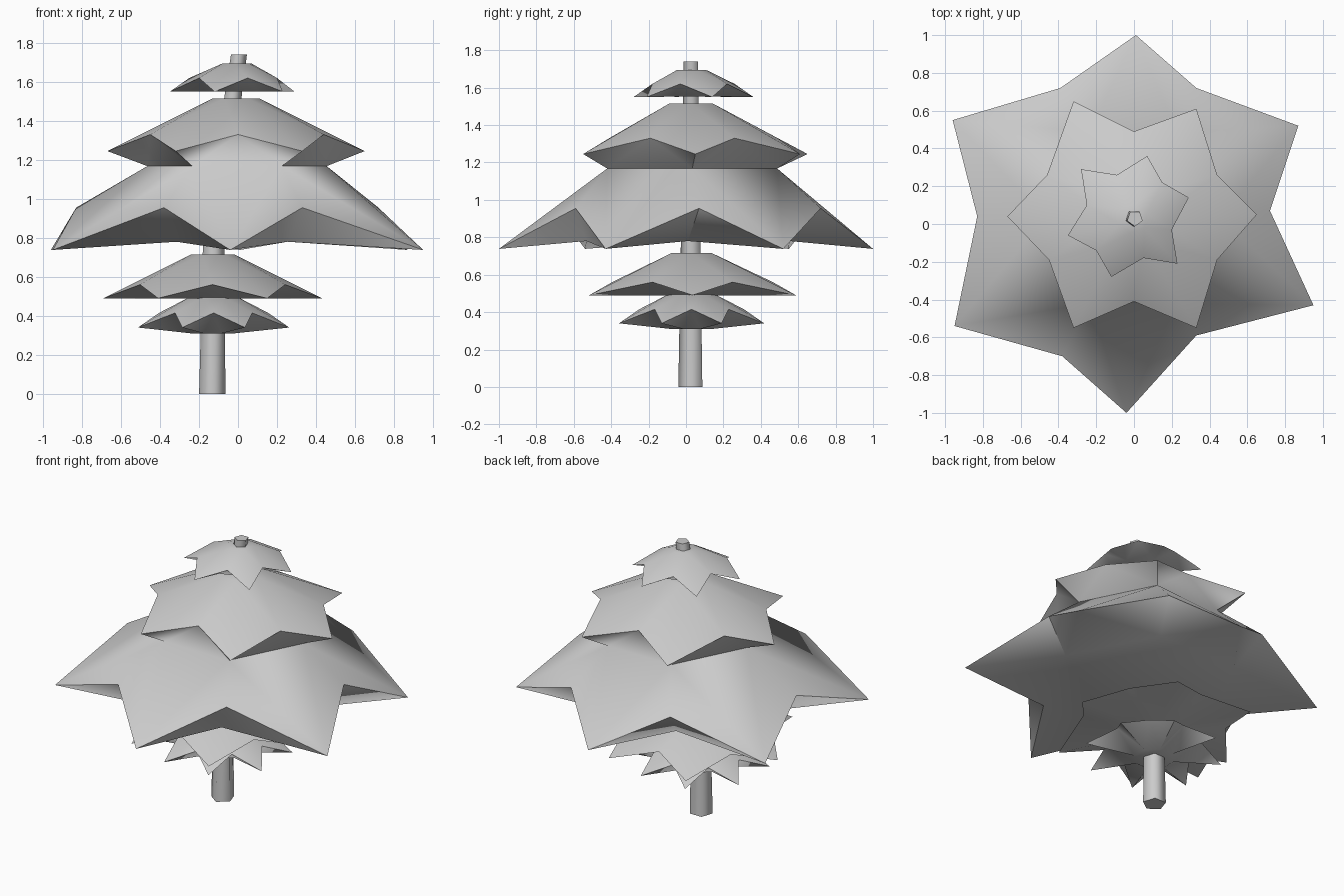
import bpy, bmesh
from math import sin, cos, radians, tau

if "Cube" in bpy.data.objects:
    bpy.data.objects.remove(bpy.data.objects["Cube"])


def ring(n, cx, cy, r, z, start=0.0, ys=1.0):
    """Regular ring of n points, optionally stretched in y."""
    return [(cx + r * cos(radians(start) + tau * i / n),
             cy + r * ys * sin(radians(start) + tau * i / n), z) for i in range(n)]


def star(n, cx, cy, tip, notch, z_tip, z_notch, start=0.0, ys=1.0):
    """Star ring with n tips; ys stretches the tips in y."""
    tips = ring(n, cx, cy, tip, z_tip, start, ys)
    notches = ring(n, cx, cy, notch, z_notch, start + 180 / n)
    return [p for pair in zip(tips, notches) for p in pair]


def outline(points, z_even, z_odd):
    """Irregular star ring from plan points."""
    return [(x, y, (z_even, z_odd)[i % 2]) for i, (x, y) in enumerate(points)]


def loft(name, rings, angle=60):
    """Skin rings listed from top to bottom; a ring may double or halve its points."""
    bm = bmesh.new()
    vs = [[bm.verts.new(p) for p in r] for r in rings]
    for a, b in zip(vs, vs[1:]):
        s, w = sorted((a, b), key=len)
        n = len(s)
        for i in range(n):
            j = (i + 1) % n
            if len(w) == n:
                bm.faces.new((s[i], w[i], w[j], s[j]))
            else:
                bm.faces.new((s[i], w[2 * i], w[2 * i + 1]))
                bm.faces.new((s[i], w[2 * i + 1], s[j]))
                bm.faces.new((s[j], w[2 * i + 1], w[2 * j]))
    bm.faces.new(vs[0])
    bm.faces.new(vs[-1][::-1])
    bmesh.ops.recalc_face_normals(bm, faces=bm.faces)
    me = bpy.data.meshes.new(name)
    bm.to_mesh(me)
    bm.free()
    ob = bpy.data.objects.new(name, me)
    bpy.context.collection.objects.link(ob)
    bpy.ops.object.select_all(action='DESELECT')
    ob.select_set(True)
    bpy.context.view_layer.objects.active = ob
    bpy.ops.object.shade_smooth_by_angle(angle=radians(angle))
    return ob


# Five-sided trunk, leaning towards the top
loft("trunk", [ring(5, x, 0.03, r, z, -90) for x, r, z in (
    (0.005, 0.043, 1.74), (-0.022, 0.046, 1.55),
    (-0.125, 0.058, 0.75), (-0.132, 0.071, 0.0))], 75)

# Small top tier
top_plan = [(.29, .14), (.15, .22), (.07, .36), (-.09, .26), (-.28, .29), (-.25, .10),
            (-.35, -.06), (-.20, -.14), (-.12, -.28), (.05, -.18), (.23, -.21), (.20, -.03)]
loft("top_branches", [
    ring(6, -0.005, 0.03, 0.078, 1.695, 20),
    outline(top_plan, 1.55, 1.62),
    ring(6, -0.02, 0.03, 0.16, 1.552, 20)])

# Upper and main tiers, joined by a six-sided waist
upper_plan = [(.65, .05), (.44, .26), (.33, .61), (0, .49), (-.32, .65), (-.46, .26),
              (-.67, .04), (-.45, -.19), (-.32, -.55), (0, -.41), (.33, -.55), (.44, -.19)]
main_plan = [(.72, .07), (.87, .52), (.33, .72), (.01, 1.0), (-.39, .72), (-.96, .55),
             (-.83, .04), (-.95, -.54), (-.38, -.70), (-.04, -1.0), (.33, -.59), (.95, -.43)]
loft("main_branches", [
    ring(6, -0.01, 0.027, 0.12, 1.515, 0, 1.12),
    outline(upper_plan, 1.245, 1.33),
    ring(6, -0.005, 0.033, 0.46, 1.168, 0, 1.14),
    outline(main_plan, 0.955, 0.738),
    ring(6, -0.03, 0.01, 0.57, 0.78, 0, 1.1)])

# Lower tier with six tips
loft("lower_branches", [
    ring(6, -0.13, 0.03, 0.11, 0.715, 0, 1.14),
    star(6, -0.13, 0.035, 0.56, 0.43, 0.49, 0.56, 0, 1.14),
    ring(6, -0.13, 0.03, 0.13, 0.49)])

# Bottom tier with eight tips
loft("bottom_branches", [
    ring(8, -0.125, 0.03, 0.125, 0.50, 22.5),
    star(8, -0.125, 0.03, 0.42, 0.28, 0.34, 0.415, 22.5),
    ring(8, -0.13, 0.03, 0.12, 0.31, 22.5)])
